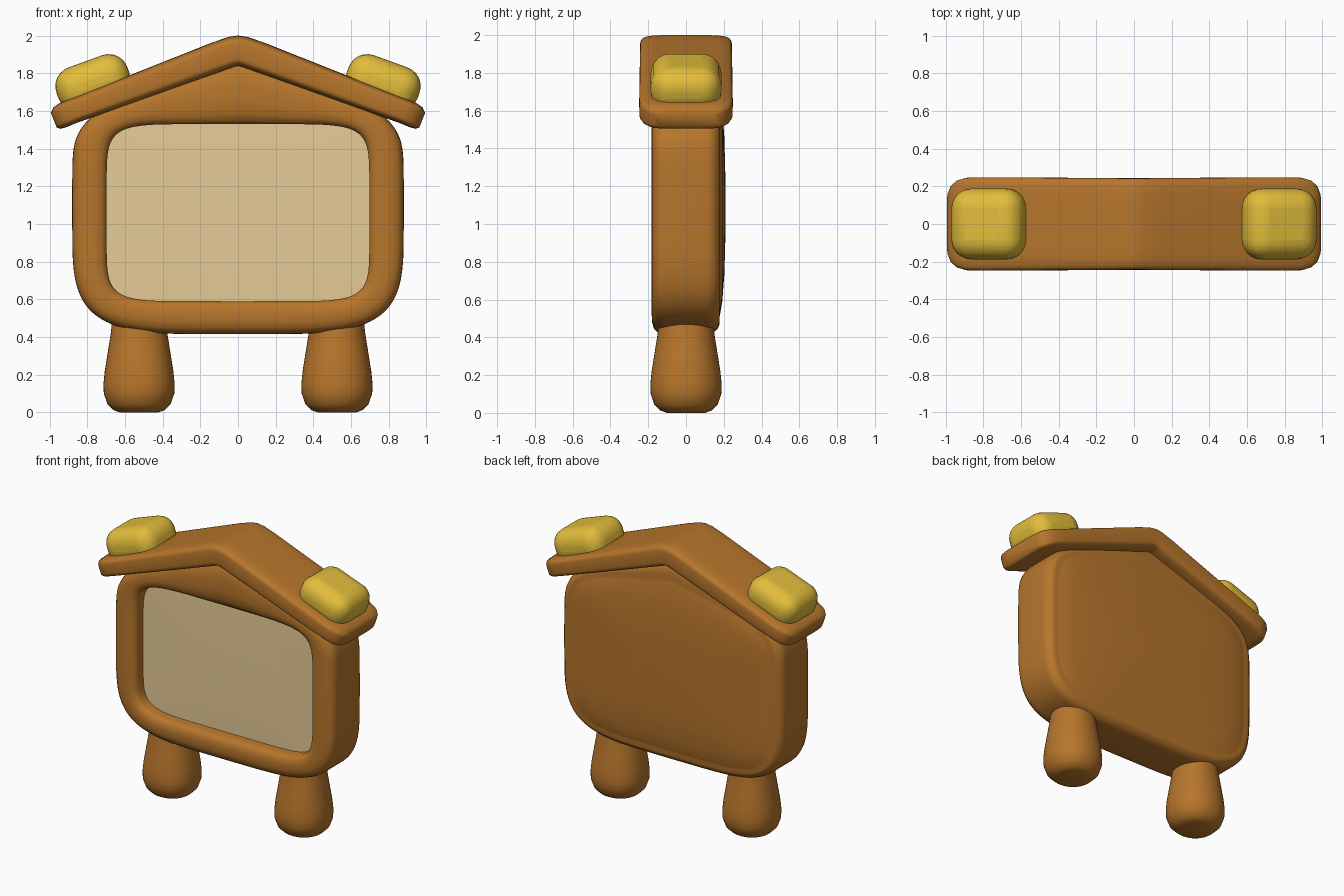
import bpy, bmesh, math
from mathutils import Matrix, Vector

cube = bpy.data.objects.get("Cube")
if cube:
    bpy.data.objects.remove(cube, do_unlink=True)


def material(name, rgb):
    m = bpy.data.materials.new(name)
    m.use_nodes = True
    m.diffuse_color = (*rgb, 1)
    bsdf = next(n for n in m.node_tree.nodes if n.type == 'BSDF_PRINCIPLED')
    bsdf.inputs["Base Color"].default_value = (*rgb, 1)
    return m


WOOD = material("warm wood", (0.47, 0.18, 0.025))
GOLD = material("golden yellow", (0.76, 0.51, 0.045))
CREAM = material("cream board", (0.8, 0.6, 0.31))


def finish(name, bm, mat, bevel=0):
    bmesh.ops.recalc_face_normals(bm, faces=bm.faces)
    me = bpy.data.meshes.new(name)
    bm.to_mesh(me)
    bm.free()
    ob = bpy.data.objects.new(name, me)
    bpy.context.collection.objects.link(ob)
    me.materials.append(mat)
    if bevel:
        mod = ob.modifiers.new("Round edges", 'BEVEL')
        mod.width, mod.segments = bevel, 6
    bpy.ops.object.select_all(action='DESELECT')
    ob.select_set(True)
    bpy.context.view_layer.objects.active = ob
    bpy.ops.object.shade_smooth_by_angle(angle=math.radians(60))


def rounded(t, a, b, power):
    """Point on a rounded rectangle with half sizes a and b."""
    c, s = math.cos(t), math.sin(t)
    return (a * math.copysign(abs(c) ** (2 / power), c),
            b * math.copysign(abs(s) ** (2 / power), s))


def loft(rings):
    """Skin a list of closed rings that share one point count, capping both ends."""
    bm = bmesh.new()
    loops = [[bm.verts.new(p) for p in ring] for ring in rings]
    n = len(loops[0])
    for a, b in zip(loops, loops[1:]):
        for i in range(n):
            j = (i + 1) % n
            bm.faces.new((a[i], a[j], b[j], b[i]))
    bm.faces.new(loops[0])
    bm.faces.new(loops[-1])
    return bm


STEPS = 96
ANGLES = [2 * math.pi * i / STEPS for i in range(STEPS)]


def body_ring(f, y, shrink=1):
    """Ring between the board opening (f=0) and the house outline (f=1)."""
    ring = []
    for t in ANGLES:
        ix, iz = rounded(t, 0.697, 0.47, 7)
        if math.sin(t) > 0:  # squarer top corners, raised into a gable
            ox, s = rounded(t, 0.88, 1, 6.5)
            oz = s * (0.53 + 0.30 * max(0, 1 - abs(ox) / 0.85))
        else:
            ox, oz = rounded(t, 0.88, 0.645, 4.3)
        x = ix + (ox - ix) * f
        z = 1.06 + iz + (oz - iz) * f
        ring.append((x * shrink, y, 1.08 + (z - 1.08) * shrink))
    return ring


# Body: rounded front frame, sides and softly bulging back
body = [body_ring(f, y) for f, y in (
    (0, -0.07), (0, -0.14), (0.05, -0.16), (0.16, -0.175), (0.35, -0.182),
    (0.62, -0.18), (0.82, -0.17), (0.94, -0.148), (0.985, -0.125), (1, -0.10),
    (1, 0.10), (0.985, 0.125), (0.94, 0.145), (0.82, 0.168), (0.7, 0.177),
    (0.56, 0.173), (0.5, 0.177))]
body += [body_ring(0.5, y, s) for s, y in ((0.85, 0.192), (0.6, 0.203), (0.3, 0.208))]
finish("house_frame", loft(body), WOOD)

# Cream board set into the frame
panel = [body_ring(0, y, s) for y, s in ((-0.072, 1), (-0.085, 1), (-0.09, 0.6))]
finish("display_board", loft(panel), CREAM)

# Roof: bent slab swept from stations of top point, bottom point and half width
stations = [((0, 2.0), (0, 1.838), 0.243), ((0.05, 1.993), (0.025, 1.831), 0.243),
            ((0.14, 1.962), (0.09, 1.808), 0.244), ((0.8, 1.7), (0.755, 1.572), 0.248),
            ((0.9, 1.661), (0.86, 1.535), 0.246), ((0.95, 1.64), (0.905, 1.516), 0.232),
            ((0.98, 1.618), (0.94, 1.505), 0.205), ((0.993, 1.59), (0.962, 1.512), 0.165)]
mirrored = [((-a[0], a[1]), (-b[0], b[1]), w) for a, b, w in stations[:0:-1]]
rings = []
for a, b, width in mirrored + stations:
    mid, up = (Vector(a) + Vector(b)) / 2, (Vector(a) - Vector(b)) / 2
    ring = []
    for t in ANGLES[::2]:
        y, s = rounded(t, width, 1, 5.5)
        p = mid + up * s
        ring.append((p.x, y, p.y))
    rings.append(ring)
finish("roof", loft(rings), WOOD)

for side, sx in (("left", 1), ("right", -1)):
    # Foot: tapered post with a rounded base
    foot = []
    for z, r in ((0, 0.10), (0.012, 0.135), (0.045, 0.168), (0.1, 0.187), (0.15, 0.189),
                 (0.22, 0.182), (0.32, 0.166), (0.42, 0.15), (0.5, 0.142)):
        pts = [rounded(t, r, r, 2.15) for t in ANGLES[::2]]
        foot.append([(sx * 0.525 + x, y, z) for x, y in pts])
    finish(side + "_foot", loft(foot), WOOD)

    # Cushion resting on the roof slope
    bm = bmesh.new()
    bmesh.ops.create_cube(bm, size=1, matrix=(
        Matrix.Translation((sx * 0.77, 0, 1.75))
        @ Matrix.Rotation(sx * math.radians(20), 4, 'Y')
        @ Matrix.Diagonal((0.4, 0.375, 0.24, 1))))
    finish(side + "_roof_cushion", bm, GOLD, bevel=0.105)
